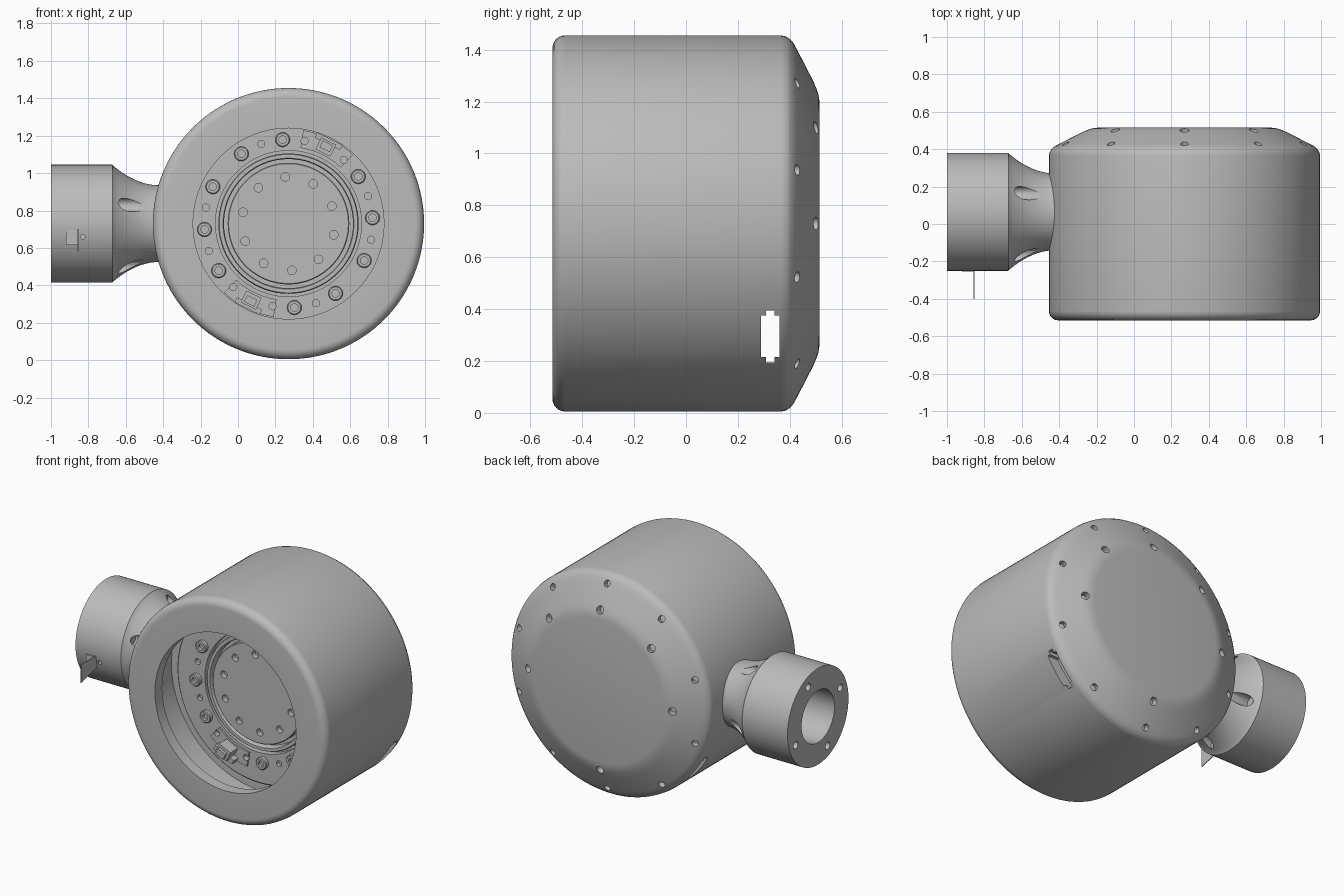
import bpy, bmesh, math
from mathutils import Vector, Matrix

if "Cube" in bpy.data.objects:
    bpy.data.objects.remove(bpy.data.objects["Cube"])

grey = bpy.data.materials.new("satin grey")
grey.use_nodes = True
COLOUR = (0.5, 0.5, 0.5, 1)
grey.diffuse_color = COLOUR
grey.node_tree.nodes["Principled BSDF"].inputs["Base Color"].default_value = COLOUR

X, Y = Vector((1, 0, 0)), Vector((0, 1, 0))
HUB = Vector((0.27, 0, 0.73))       # centre line of the housing
ARM = Vector((0, 0.065, 0.73))      # centre line of the side arm


def finish(name, bm, smooth=True):
    bmesh.ops.recalc_face_normals(bm, faces=bm.faces)
    mesh = bpy.data.meshes.new(name)
    bm.to_mesh(mesh)
    bm.free()
    mesh.materials.append(grey)
    if smooth:
        mesh.shade_smooth()
        mesh.set_sharp_from_angle(angle=math.radians(30))
    obj = bpy.data.objects.new(name, mesh)
    bpy.context.scene.collection.objects.link(obj)
    return obj


def lathe(name, profile, centre, axis, steps=128, closed=True):
    """Turn (radius, distance along axis) points about the axis."""
    bm = bmesh.new()
    out = Y if axis == X else X
    verts = [bm.verts.new(centre + out * r + axis * d) for r, d in profile]
    pairs = list(zip(verts, verts[1:]))
    if closed:
        pairs.append((verts[-1], verts[0]))
    edges = [bm.edges.new(p) for p in pairs]
    bmesh.ops.spin(bm, geom=verts + edges, cent=centre, axis=axis,
                   angle=math.tau, steps=steps, use_duplicate=False)
    bmesh.ops.remove_doubles(bm, verts=bm.verts, dist=1e-4)
    return finish(name, bm)


def add_cylinder(bm, start, end, radius, sides=20):
    direction = end - start
    turn = direction.to_track_quat('Z', 'Y').to_matrix().to_4x4()
    bmesh.ops.create_cone(bm, cap_ends=True, segments=sides, radius1=radius,
                          radius2=radius, depth=direction.length,
                          matrix=Matrix.Translation((start + end) / 2) @ turn)


def add_box(bm, centre, size, turn=0.0):
    bmesh.ops.create_cube(bm, size=1, matrix=Matrix.Translation(centre)
                          @ Matrix.Rotation(-turn, 4, 'Y')
                          @ Matrix.Diagonal((*size, 1)))


def cut(obj, bm):
    """Subtract the solids in bm from the object."""
    cutter = finish("cutter", bm, False)
    mod = obj.modifiers.new("cut", 'BOOLEAN')
    mod.operation, mod.solver, mod.object = 'DIFFERENCE', 'EXACT', cutter
    graph = bpy.context.evaluated_depsgraph_get()
    mesh = bpy.data.meshes.new_from_object(obj.evaluated_get(graph))
    obj.modifiers.clear()
    obj.data = mesh
    mesh.shade_smooth()
    mesh.set_sharp_from_angle(angle=math.radians(30))
    bpy.data.objects.remove(cutter)


def polar(radius, degrees, y):
    a = math.radians(degrees)
    return HUB + Vector((radius * math.cos(a), y, radius * math.sin(a)))


def fillet(r, d, size, n=6):
    """Rounded front corner, from the front face to the side wall."""
    return [(r - size + size * math.sin(t), d + size - size * math.cos(t))
            for t in (i * math.pi / 2 / n for i in range(n + 1))]


# Housing: hollow drum with a front lip and a domed back
outer = fillet(0.725, -0.515, 0.05) + [
    (0.725, 0.365), (0.721, 0.385), (0.71, 0.402), (0.693, 0.416), (0.67, 0.428),
    (0.55, 0.490), (0.52, 0.503), (0.495, 0.511), (0.465, 0.515), (0, 0.515)]
inner = [(0, 0.44), (0.45, 0.44), (0.64, 0.36), (0.66, 0.33), (0.66, -0.44), (0.51, -0.44)]
housing = lathe("housing", [(0.51, -0.515)] + outer + inner, HUB, Y, closed=True)

# Back screw holes
bm = bmesh.new()
for a in range(18, 378, 36):
    add_cylinder(bm, polar(0.655, a, 0.395), polar(0.685, a, 0.47), 0.021)
for a in (0, 45, 90, 135, 180, 270):
    add_cylinder(bm, polar(0.51, a, 0.46), polar(0.535, a, 0.54), 0.025)
cut(housing, bm)

# Cable slot right through both side walls
bm = bmesh.new()
add_box(bm, Vector((0.27, 0.325, 0.295)), (2, 0.072, 0.2))
bmesh.ops.bevel(bm, geom=[e for e in bm.edges if abs(e.verts[0].co.x - e.verts[1].co.x) > 1],
                offset=0.02, segments=4, affect='EDGES')
cut(housing, bm)

# Inner bulkhead, bolt ring and centre flange
lathe("bulkhead", [(0, -0.13), (0.665, -0.13), (0.665, -0.10), (0, -0.10)], HUB, Y)
ring = lathe("bolt_ring", [(0.39, -0.17), (0.585, -0.17), (0.595, -0.16),
                           (0.595, -0.12), (0.39, -0.12)], HUB, Y)
lathe("seal_ring", [(0.345, -0.165), (0.35, -0.175), (0.37, -0.175),
                    (0.375, -0.165), (0.375, -0.12), (0.345, -0.12)], HUB, Y)
flange = lathe("centre_flange", [(0, -0.185), (0.32, -0.185), (0.325, -0.18),
                                 (0.325, -0.12), (0, -0.12)], HUB, Y, closed=False)
bm = bmesh.new()
for a in range(22, 382, 36):
    add_cylinder(bm, polar(0.25, a, -0.22), polar(0.25, a, -0.15), 0.023)
cut(flange, bm)
bm = bmesh.new()
for a in range(19, 379, 30):
    if a not in (139, 319):
        add_cylinder(bm, polar(0.45, a, -0.2), polar(0.45, a, -0.145), 0.019)
cut(ring, bm)

# Socket bolts, leaving gaps for the two connectors
for a in range(4, 364, 30):
    if a not in (64, 244):
        lathe("socket_bolt", [(0, -0.175), (0.02, -0.175), (0.02, -0.195), (0.034, -0.195),
                              (0.039, -0.19), (0.039, -0.165), (0, -0.165)],
              polar(0.45, a, 0), Y, 20, closed=False)

# Connectors on curved mounting plates
for side, mid in (("upper", 64), ("lower", 244)):
    bm = bmesh.new()
    arc = [mid - 17 + i * 34 / 12 for i in range(13)]
    outline = [polar(0.505, a, -0.182) for a in arc] + [polar(0.41, a, -0.182) for a in arc[::-1]]
    face = bm.faces.new([bm.verts.new(p) for p in outline])
    made = bmesh.ops.extrude_face_region(bm, geom=[face])["geom"]
    bmesh.ops.translate(bm, vec=(0, 0.015, 0),
                        verts=[v for v in made if isinstance(v, bmesh.types.BMVert)])
    plate = finish(side + "_connector_plate", bm, False)
    bm = bmesh.new()
    for a in (mid - 15, mid + 15):
        add_cylinder(bm, polar(0.45, a, -0.2), polar(0.45, a, -0.15), 0.019)
    cut(plate, bm)
    bm = bmesh.new()
    turn = math.radians(mid)
    add_box(bm, polar(0.455, mid, -0.22), (0.07, 0.08, 0.09), turn)
    add_box(bm, polar(0.49, mid, -0.205), (0.03, 0.05, 0.15), turn)
    add_box(bm, polar(0.46, mid, -0.265), (0.04, 0.03, 0.06), turn)
    finish(side + "_connector", bm, False)

# Side arm: bored sleeve with a flared neck
sleeve = [(0, -0.5), (0.17, -0.5), (0.17, -1), (0.315, -1), (0.315, -0.672), (0.312, -0.67)]
neck = [(0.205 + 0.107 * (1 - t) ** 2.0, -0.67 + 0.25 * t) for t in (i / 10 for i in range(1, 11))]
arm = lathe("side_arm", sleeve + neck + [(0.205, -0.39), (0, -0.39)], ARM, X, 96, closed=False)
bm = bmesh.new()
for quarter in range(4):
    at = ARM + Matrix.Rotation(quarter * math.pi / 2, 3, 'X') @ Vector((0, -0.23, 0.1))
    add_cylinder(bm, at + X * -1.05, at + X * -0.8, 0.024)
    add_cylinder(bm, at + X * -0.65, at + X * -0.44, 0.036)
add_cylinder(bm, Vector((-0.83, -0.3, 0.66)), Vector((-0.83, -0.14, 0.66)), 0.013)
cut(arm, bm)

# Small sensor flag on the front of the arm
bm = bmesh.new()
flag = [(-0.24, 0.62), (-0.24, 0.70), (-0.4, 0.70), (-0.4, 0.58)]
face = bm.faces.new([bm.verts.new((-0.858, y, z)) for y, z in flag])
made = bmesh.ops.extrude_face_region(bm, geom=[face])["geom"]
bmesh.ops.translate(bm, vec=(0.005, 0, 0),
                    verts=[v for v in made if isinstance(v, bmesh.types.BMVert)])
add_box(bm, Vector((-0.888, -0.245, 0.655)), (0.065, 0.02, 0.08))
finish("sensor_flag", bm, False)
